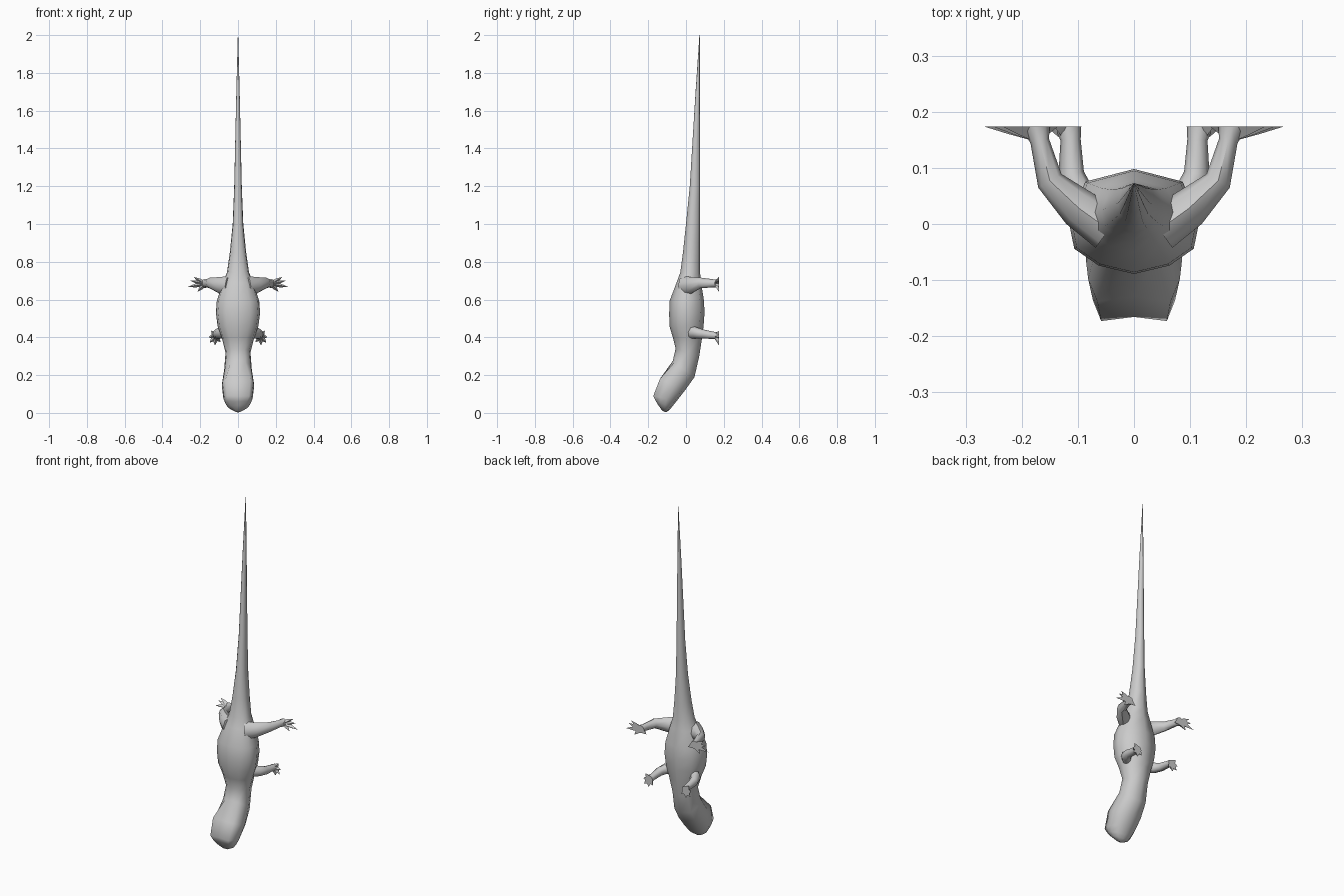
import bpy, bmesh, math
from mathutils import Vector

if "Cube" in bpy.data.objects:
    bpy.data.objects.remove(bpy.data.objects["Cube"])


def make_object(name, bm, mirror=False, angle=60):
    bmesh.ops.recalc_face_normals(bm, faces=bm.faces)
    me = bpy.data.meshes.new(name)
    bm.to_mesh(me)
    bm.free()
    ob = bpy.data.objects.new(name, me)
    bpy.context.collection.objects.link(ob)
    bpy.ops.object.select_all(action='DESELECT')
    ob.select_set(True)
    bpy.context.view_layer.objects.active = ob
    bpy.ops.object.shade_smooth_by_angle(angle=math.radians(angle))
    if mirror:
        ob.modifiers.new("Mirror", 'MIRROR')
    return ob


def loft(bm, rings):
    rows = [[bm.verts.new(p) for p in r] for r in rings]
    n = len(rows[0])
    for a, b in zip(rows, rows[1:]):
        for i in range(n):
            j = (i + 1) % n
            bm.faces.new((a[i], a[j], b[j], b[i]))
    bm.faces.new(rows[0])
    bm.faces.new(rows[-1])


# Half cross-sections: (fraction of half width, fraction from back to belly)
BODY = [(0, 0), (.54, .08), (.91, .24), (1, .52), (.74, .88), (0, 1)]
HEAD = [(0, .06), (.76, 0), (.95, .3), (1, .58), (.68, .92), (0, 1)]

# Stations: back (y, z), belly (y, z), half width, section
STATIONS = [
    (-.126, .012, -.106, .003, .014, HEAD),
    (-.146, .040, -.088, .015, .050, HEAD),
    (-.160, .062, -.074, .032, .064, HEAD),
    (-.173, .090, -.050, .062, .077, HEAD),
    (-.138, .180, -.005, .120, .086, HEAD),
    (-.070, .275, .045, .190, .073, BODY),
    (-.055, .340, .070, .300, .066, BODY),
    (-.070, .400, .084, .390, .085, BODY),
    (-.088, .460, .093, .460, .108, BODY),
    (-.089, .530, .098, .530, .117, BODY),
    (-.086, .595, .095, .595, .112, BODY),
    (-.050, .690, .080, .690, .080, BODY),
    (-.030, .745, .074, .745, .058, BODY),
    (-.016, .850, .073, .850, .043, BODY),
    (.000, 1.00, .073, 1.00, .028, BODY),
    (.020, 1.20, .073, 1.20, .020, BODY),
    (.050, 1.69, .073, 1.69, .009, BODY),
    (.071, 2.00, .073, 2.00, .001, BODY),
]

# Head, trunk and tail as one skin
rings = []
for y0, z0, y1, z1, w, sec in STATIONS:
    half = [Vector((f * w, y0 + (y1 - y0) * t, z0 + (z1 - z0) * t)) for f, t in sec]
    rings.append(half + [Vector((-p.x, p.y, p.z)) for p in half[-2:0:-1]])
bm = bmesh.new()
loft(bm, rings)
make_object("body", bm)

SOLE = .174


def leg(name, path, toes, sides=8):
    """path: (x, y, z, radius across, radius along z); toes: (x, z) tips"""
    bm = bmesh.new()
    pts = [Vector(p[:3]) for p in path]
    rings = []
    for i, p in enumerate(path):
        tan = pts[min(i + 1, len(pts) - 1)] - pts[max(i - 1, 0)]
        if i == len(pts) - 1:
            tan = Vector((0, 1, 0))
        tan.z = 0
        tan.normalize()
        u = tan.cross(Vector((0, 0, 1)))
        rings.append([pts[i] + u * p[3] * math.cos(a) + Vector((0, 0, p[4] * math.sin(a)))
                      for a in (2 * math.pi * k / sides for k in range(sides))])
    loft(bm, rings)
    # Clawed toes: flat-soled spikes fanning from the ankle
    c = pts[-1]
    for x, z in toes:
        tip = Vector((x, SOLE, z))
        d = (tip - c).normalized()
        s = Vector((-d.z, 0, d.x)) * .013
        base = c + d * .010
        top = base + Vector((0, -.024, 0))
        mid = base + (tip - base) * .45
        v = [bm.verts.new(q) for q in
             (base + s, base - s, top, mid + s * .8, mid - s * .8,
              mid + Vector((0, -.014, 0)), tip)]
        for f in ((0, 1, 2), (0, 1, 4, 3), (1, 2, 5, 4), (2, 0, 3, 5),
                  (3, 4, 6), (4, 5, 6), (5, 3, 6)):
            bm.faces.new([v[k] for k in f])
    make_object(name, bm, mirror=True, angle=50)


leg("front_legs",
    [(.060, .020, .430, .030, .038), (.098, .052, .425, .028, .030),
     (.112, .090, .418, .023, .024), (.113, .150, .410, .018, .019),
     (.118, SOLE, .405, .024, .022)],
    [(.156, .402), (.150, .372), (.122, .358), (.093, .375), (.142, .435)])

leg("hind_legs",
    [(.045, -.010, .670, .040, .055), (.098, .028, .675, .036, .044),
     (.150, .077, .688, .024, .028), (.168, .148, .686, .017, .021),
     (.176, SOLE, .684, .026, .024)],
    [(.235, .720), (.252, .700), (.268, .666), (.214, .642), (.135, .664)])
